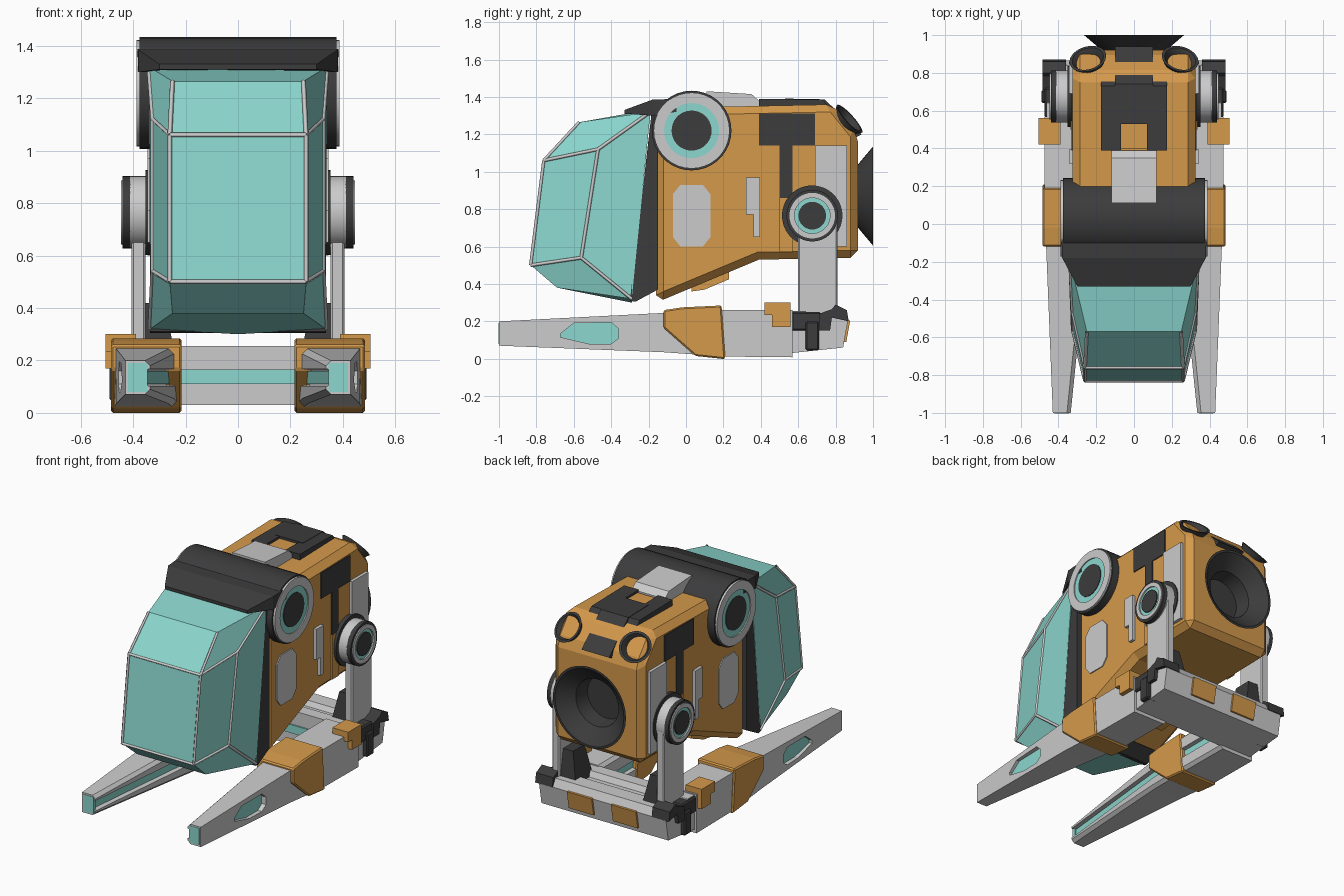
import bpy, bmesh, math
from mathutils import Vector

if "Cube" in bpy.data.objects:
    bpy.data.objects.remove(bpy.data.objects["Cube"])


def material(name, rgb):
    m = bpy.data.materials.new(name)
    m.diffuse_color = (*rgb, 1)
    m.use_nodes = True
    m.node_tree.nodes["Principled BSDF"].inputs["Base Color"].default_value = m.diffuse_color
    return m


ORANGE = material("orange", (0.66, 0.32, 0.07))
TEAL = material("teal", (0.26, 0.68, 0.62))
DARK = material("dark", (0.045, 0.045, 0.047))
GREY = None
round_parts = []


def mesh(name, verts, faces, mat=None, mirror=False, bevel=0):
    bm = bmesh.new()
    vs = [bm.verts.new(v) for v in verts]
    for f in faces:
        bm.faces.new([vs[i] for i in f])
    bmesh.ops.remove_doubles(bm, verts=bm.verts, dist=1e-5)
    bmesh.ops.recalc_face_normals(bm, faces=bm.faces)
    me = bpy.data.meshes.new(name)
    bm.to_mesh(me)
    bm.free()
    ob = bpy.data.objects.new(name, me)
    bpy.context.collection.objects.link(ob)
    if mat:
        me.materials.append(mat)
    if bevel:
        b = ob.modifiers.new("bevel", "BEVEL")
        b.width, b.segments = bevel, 1
    if mirror:
        ob.modifiers.new("mirror", "MIRROR")
    return ob


def loft(name, rings, mat=None, mirror=False, bevel=0):
    n = len(rings[0])
    faces = [(r * n + i, r * n + (i + 1) % n, (r + 1) * n + (i + 1) % n, (r + 1) * n + i)
             for r in range(len(rings) - 1) for i in range(n)]
    faces += [tuple(range(n)), tuple(range((len(rings) - 1) * n, len(rings) * n))]
    return mesh(name, [p for r in rings for p in r], faces, mat, mirror, bevel)


def prism(name, yz, x0, x1, mat=None, mirror=False, bevel=0):
    return loft(name, [[(x, y, z) for y, z in yz] for x in (x0, x1)], mat, mirror, bevel)


def box(name, x, y, z, mat=None, mirror=False, bevel=0):
    return prism(name, [(y[0], z[0]), (y[1], z[0]), (y[1], z[1]), (y[0], z[1])],
                 x[0], x[1], mat, mirror, bevel)


def lathe(name, profile, centre, axis, mat=None, mirror=False, seg=36):
    q = Vector(axis).to_track_quat("Z", "Y")
    verts, faces, m = [], [], len(profile)
    for k in range(seg):
        a = 2 * math.pi * k / seg
        verts += [Vector(centre) + q @ Vector((r * math.cos(a), r * math.sin(a), h)) for r, h in profile]
        n = (k + 1) % seg
        for i in range(m - 1):
            ids = [k * m + i, n * m + i, n * m + i + 1, k * m + i + 1]
            if profile[i][0] == 0:
                ids.pop(1)
            elif profile[i + 1][0] == 0:
                ids.pop(2)
            faces.append(ids)
    ob = mesh(name, verts, faces, mat, mirror)
    round_parts.append(ob)
    return ob


def disc(name, r, x0, x1, y, z, mat=None, hole=0):
    prof = [(hole, x0), (r, x0), (r, x1), (hole, x1)]
    if hole:
        prof.append(prof[0])
    return lathe(name, prof, (0, y, z), (1, 0, 0), mat, True)


def cut(ob, cutter):
    cutter.hide_render = True
    cutter.display_type = "WIRE"
    b = ob.modifiers.new("cut", "BOOLEAN")
    b.object, b.solver = cutter, "EXACT"


# main body with an opening for the rear thruster
body = prism("body", [(-.16, .30), (.39, .53), (.92, .54), (.92, 1.2), (.79, 1.36), (-.16, 1.34)],
             -.325, .325, ORANGE, bevel=.04)
hole = lathe("thruster_cutter", [(0, .75), (.165, .75), (.165, 1.0), (0, 1.0)], (0, 0, .87), (0, 1, 0))
cut(body, hole)
lathe("rear_thruster", [(0, .74), (.165, .74), (.17, .92), (.265, 1.0), (.25, 1.0), (.155, .92),
                        (.14, .82), (0, .82)], (0, 0, .87), (0, 1, 0), DARK)
lathe("upper_thruster", [(0, -.08), (.06, -.08), (.07, -.03), (.1, .02), (.085, .02), (.055, -.02), (.05, -.05), (0, -.05)],
      (.24, .86, 1.27), (.22, .72, .65), DARK, True, 24)

# cockpit glass: front pane, brow, chin and side panes
R = [(.26, -.76, 1.06), (.26, -.83, .50), (.25, -.57, 1.265), (.25, -.69, .38),
     (.325, -.47, 1.12), (.325, -.56, .54), (.34, -.19, 1.32), (.335, -.29, .32)]
V = R + [(-x, y, z) for x, y, z in R] + [(0, -.2, 1.33), (0, -.29, .30)]
F = [(0, 8, 9, 1), (0, 2, 10, 8), (1, 9, 11, 3), (2, 6, 16, 14, 10), (3, 11, 15, 17, 7),
     (6, 7, 17, 15, 14, 16)]
for o in (0, 8):
    F += [tuple(i + o for i in f) for f in ((0, 1, 5, 4), (4, 5, 7, 6), (0, 4, 6, 2), (1, 3, 7, 5))]
mesh("cockpit_glass", V, F, TEAL)
seams = bpy.data.curves.new("cockpit_seams", "CURVE")
seams.dimensions, seams.bevel_depth, seams.bevel_resolution = "3D", .009, 0
for a, b in [(0, 8), (1, 9)] + [(i + o, j + o) for o in (0, 8) for i, j in
                                ((0, 1), (0, 2), (0, 4), (1, 5), (4, 5), (4, 6), (5, 7))]:
    s = seams.splines.new("POLY")
    s.points.add(1)
    s.points[0].co, s.points[1].co = (*V[a], 1), (*V[b], 1)
bpy.context.collection.objects.link(bpy.data.objects.new("cockpit_seams", seams))
prism("cockpit_frame", [(-.18, 1.35), (-.3, .31), (-.27, .305), (-.15, .37), (-.15, 1.32)], -.335, .335, DARK)
loft("visor", [[(-w, y, lo), (w, y, lo), (w, y, hi), (-w, y, hi)] for y, w, lo, hi in
               ((-.33, .3, 1.31, 1.33), (-.18, .38, 1.30, 1.385), (-.05, .385, 1.32, 1.39))], DARK)

# shoulder drum and its ringed ends
disc("shoulder_drum", .213, 0, .375, .03, 1.22, DARK)
disc("shoulder_rim", .203, .36, .388, .03, 1.22, GREY, .147)
disc("shoulder_teal_ring", .147, .36, .381, .03, 1.22, TEAL, .107)
disc("shoulder_hub", .107, .36, .385, .03, 1.22, DARK)

# roof plates
prism("roof_plate", [(.11, 1.35), (.11, 1.43), (.35, 1.415), (.39, 1.38), (.39, 1.35)], -.12, .12)
prism("roof_side_cover", [(.39, 1.34), (.39, 1.39), (.73, 1.385), (.77, 1.34)], .07, .175, DARK, True)
prism("roof_cover", [(.53, 1.34), (.53, 1.391), (.74, 1.387), (.94, 1.2), (.9, 1.18), (.77, 1.34)], -.1, .1, DARK)
box("roof_insert", (-.07, .07), (.40, .53), (1.35, 1.375), ORANGE)

# side panels
prism("side_hatch", [(-.03, .6), (.09, .6), (.13, .65), (.13, .88), (.09, .93), (-.03, .93), (-.07, .88), (-.07, .65)],
      .3, .332, GREY, True)
prism("side_bracket", [(.36, .65), (.395, .65), (.395, .97), (.32, .97), (.32, .77), (.36, .77)], .3, .345, GREY, True)
prism("side_vent", [(.39, 1.14), (.5, 1.14), (.5, .82), (.57, .82), (.57, 1.14), (.69, 1.14), (.69, 1.31), (.39, 1.31)],
      .29, .331, DARK, True)
box("side_strip", (.3, .335), (.50, .57), (.57, .86), ORANGE, True)
box("side_rear_panel", (.3, .345), (.69, .86), (.6, 1.14), GREY, True)
prism("belly_plate", [(.03, .36), (.1, .37), (.23, .425), (.23, .48), (.03, .42)], -.2, .2, ORANGE)

# pivots and support struts
disc("pivot_base", .162, .3, .352, .675, .765, DARK)
disc("pivot_housing", .138, .35, .412, .675, .765, GREY)
disc("pivot_rim", .138, .41, .44, .675, .765, DARK, .122)
disc("pivot_ring", .122, .40, .447, .675, .765, GREY, .095)
disc("pivot_teal_ring", .095, .40, .438, .675, .765, TEAL, .074)
disc("pivot_hub", .074, .40, .445, .675, .765, DARK)
box("strut", (.352, .407), (.6, .81), (.22, .765), GREY, True, .008)
loft("strut_foot", [[(x0, y0, z), (x1, y0, z), (x1, y1, z), (x0, y1, z)] for x0, x1, y0, y1, z in
                    ((.24, .36, .62, .8, .22), (.28, .355, .65, .77, .42))], DARK, True)

# long skid rails with an inner groove and outer window
rings, strip = [], []
for y, xi, xo, z0, z1 in ((-1, .335, .43, .07, .20), (-.12, .245, .465, .035, .245),
                          (.2, .22, .475, .012, .262), (.57, .22, .475, .008, .262)):
    g = xi + .035
    rings.append([(xo, y, z0), (xo, y, z1), (xi + .02, y, z1), (xi, y, z1 - .02), (xi, y, .168),
                  (g, y, .162), (g, y, .108), (xi, y, .102), (xi, y, z0 + .02), (xi + .02, y, z0)])
    strip.append([(xi + .022, y, .11), (g + .01, y, .11), (g + .01, y, .16), (xi + .022, y, .16)])
rail = loft("skid_rail", rings)
window = [(-.67, .135), (-.6, .19), (-.4, .195), (-.36, .16), (-.36, .11), (-.4, .08), (-.52, .08), (-.67, .115)]
cut(rail, prism("window_cutter", window, .42, .55))
rail.modifiers.new("mirror", "MIRROR")
prism("rail_window", window, .41, .424, TEAL, True)
loft("rail_light_strip", strip, TEAL, True)
box("rail_tip_light", (.345, .42), (-1, -.98), (.08, .19), TEAL, True).location.y = -.002
prism("rail_sleeve", [(-.12, .165), (.05, .015), (.19, 0), (.21, .0), (.19, .285), (-.02, .275), (-.12, .26)],
      .215, .485, ORANGE, True, .008)
prism("rail_clamp", [(.42, .235), (.46, .235), (.46, .17), (.56, .17), (.56, .30), (.42, .30)], .39, .505, ORANGE, True)

# rear cross beam with brackets and marker plates
prism("rear_beam", [(.56, .03), (.84, .06), (.865, .2), (.84, .25), (.74, .25), (.72, .22), (.66, .22), (.64, .255), (.56, .255)],
      -.46, .46)
box("front_beam_light", (-.23, .23), (.55, .57), (.11, .165), TEAL)
box("corner_bracket_front", (.38, .475), (.565, .72), (.15, .25), DARK, True, .008)
box("corner_bracket_side", (.4, .49), (.64, .71), (.045, .2), DARK, True, .008)
prism("corner_bracket_rear", [(.71, .15), (.77, .15), (.78, .22), (.87, .2), (.86, .26), (.8, .29), (.78, .265), (.71, .24)],
      .36, .485, DARK, True)
prism("rear_marker", [(.83, .09), (.857, .09), (.878, .205), (.85, .205)], .07, .25, ORANGE, True)

bpy.ops.object.select_all(action="DESELECT")
for ob in round_parts:
    ob.select_set(True)
bpy.context.view_layer.objects.active = round_parts[0]
bpy.ops.object.shade_smooth_by_angle(angle=math.radians(30))
